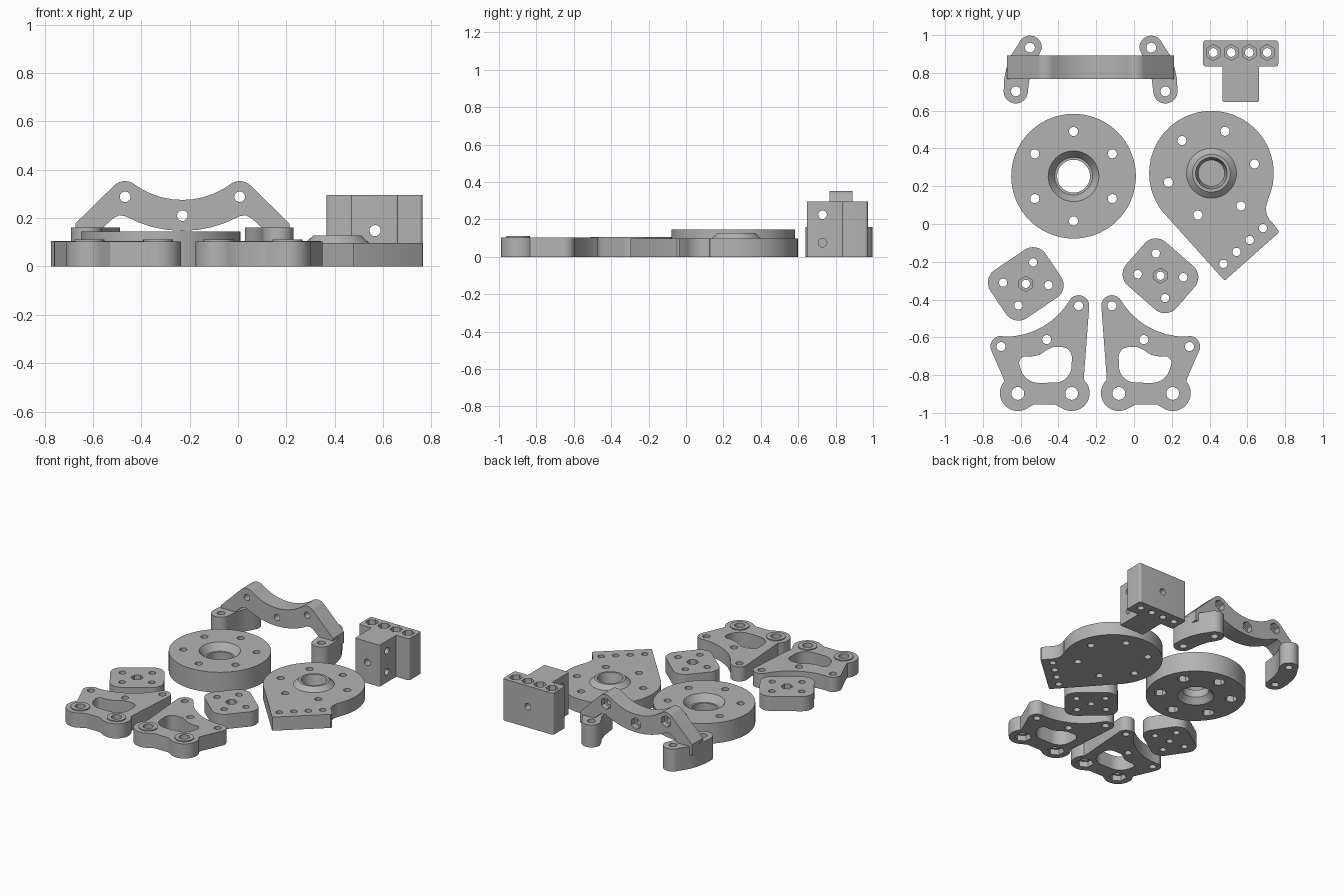
import bpy, bmesh
from math import cos, sin, radians, pi
from mathutils import Vector, Matrix

if "Cube" in bpy.data.objects:
    bpy.data.objects.remove(bpy.data.objects["Cube"])

GREY = (0.45, 0.45, 0.45, 1)
mat = bpy.data.materials.new("plain grey")
mat.use_nodes = True
mat.diffuse_color = GREY
mat.node_tree.nodes["Principled BSDF"].inputs["Base Color"].default_value = GREY
X, Y, Z = Vector((1, 0, 0)), Vector((0, 1, 0)), Vector((0, 0, 1))


def arc(cx, cy, r, a0, a1):
    n = max(3, int(abs(a1 - a0) / 7))
    angles = [radians(a0 + (a1 - a0) * i / n) for i in range(n + 1)]
    return [(cx + r * cos(a), cy + r * sin(a)) for a in angles]


def polar(cx, cy, r, n, start):
    return [(cx + r * cos(radians(start) + 2 * pi * i / n),
             cy + r * sin(radians(start) + 2 * pi * i / n)) for i in range(n)]


def mirrored(pts, axis):
    return [(2 * axis - x, y) for x, y in pts]


def rounded_box(cx, cy, hx, hy, r, turn=0):
    pts = []
    for i, (sx, sy) in enumerate(((1, 1), (-1, 1), (-1, -1), (1, -1))):
        pts += arc(sx * (hx - r), sy * (hy - r), r, 90 * i, 90 * i + 90)
    c, s = cos(radians(turn)), sin(radians(turn))
    return [(cx + x * c - y * s, cy + x * s + y * c) for x, y in pts]


def finish_mesh(name, bm):
    bmesh.ops.recalc_face_normals(bm, faces=bm.faces)
    me = bpy.data.meshes.new(name)
    bm.to_mesh(me)
    bm.free()
    me.materials.append(mat)
    ob = bpy.data.objects.new(name, me)
    bpy.context.collection.objects.link(ob)
    return ob


def prism(name, pts, lo, hi, upright=False):
    """Extrude an outline along z, or along y when upright."""
    bm = bmesh.new()
    vs = [bm.verts.new((a, lo, b) if upright else (a, b, lo)) for a, b in pts]
    face = bm.faces.new(vs)
    new = bmesh.ops.extrude_face_region(bm, geom=[face])["geom"]
    bmesh.ops.translate(bm, vec=(Y if upright else Z) * (hi - lo),
                        verts=[v for v in new if isinstance(v, bmesh.types.BMVert)])
    return finish_mesh(name, bm)


def rod(start, axis, length, r1, r2=None, sides=32):
    """Cylinder, cone or hexagon running from start along axis."""
    bm = bmesh.new()
    turn = axis.to_track_quat('Z', 'Y').to_matrix().to_4x4()
    m = Matrix.Translation(Vector(start) + axis * length / 2) @ turn
    bmesh.ops.create_cone(bm, cap_ends=True, segments=sides, radius1=r1,
                          radius2=r1 if r2 is None else r2, depth=length, matrix=m)
    return finish_mesh("rod", bm)


def combine(ob, other, operation='DIFFERENCE'):
    mod = ob.modifiers.new("combine", 'BOOLEAN')
    mod.operation, mod.solver, mod.object = operation, 'EXACT', other
    bpy.context.view_layer.objects.active = ob
    bpy.ops.object.modifier_apply(modifier=mod.name)
    bpy.data.objects.remove(other)


def drill(ob, spots, r=0.024):
    for x, y in spots:
        combine(ob, rod((x, y, -0.1), Z, 0.6, r, sides=24))


def nut_traps(ob, spots, z, length, r=0.042):
    for x, y in spots:
        combine(ob, rod((x, y, z), Z, length, r, sides=6))


def smooth(ob):
    bpy.ops.object.select_all(action='DESELECT')
    ob.select_set(True)
    bpy.context.view_layer.objects.active = ob
    bpy.ops.object.shade_smooth_by_angle(angle=radians(30))


# Thick ring with a conical seat and six bolt holes
cx, cy = -0.32, 0.253
ring = prism("bearing_ring", polar(cx, cy, 0.33, 72, 0), 0, 0.145)
combine(ring, rod((cx, cy, -0.1), Z, 0.4, 0.087, sides=48))
combine(ring, rod((cx, cy, 0.095), Z, 0.06, 0.1, 0.141, sides=48))
combine(ring, rod((cx, cy, -0.01), Z, 0.05, 0.128, 0.087, sides=48))
bolts = polar(cx, cy, 0.237, 6, 90)
drill(ring, bolts)
nut_traps(ring, bolts, -0.02, 0.07)
smooth(ring)

# Round plate with a tail and a hollow conical boss
cx, cy = 0.41, 0.269
tail = [(0.47, -0.29), (0.478, -0.297), (0.487, -0.294), (0.764, -0.048), (0.766, -0.035)]
plate = prism("pivot_plate", tail + arc(0.794, 0.079, 0.095, 230, 150)
              + arc(cx, cy, 0.33, -25, 216), 0, 0.097)
combine(plate, rod((cx, cy, 0.05), Z, 0.047, 0.135, sides=48), 'UNION')
combine(plate, rod((cx, cy, 0.09), Z, 0.037, 0.14, 0.1, sides=48), 'UNION')
combine(plate, rod((cx, cy, 0.05), Z, 0.09, 0.07, 0.086, sides=48))
drill(plate, polar(cx, cy, 0.233, 6, 72))
drill(plate, [(0.473 + 0.07 * i, -0.211 + 0.063 * i) for i in range(4)], 0.022)
smooth(plate)

# Two small rounded clamp plates
for side, cx, cy, turn in (("left", 0.14, -0.274, -41), ("right", -0.573, -0.317, 34)):
    clamp = prism(side + "_clamp_plate", rounded_box(cx, cy, 0.176, 0.153, 0.08, turn), 0, 0.105)
    c, s = cos(radians(turn)), sin(radians(turn))
    drill(clamp, [(cx, cy)] + [(cx + a * c - b * s, cy + a * s + b * c)
                               for a in (-0.096, 0.096) for b in (-0.073, 0.073)], 0.022)
    nut_traps(clamp, [(cx, cy)], 0.055, 0.1, 0.04)
    smooth(clamp)

# Mirrored pair of three-armed brackets with a D-shaped opening
outline = (arc(-0.683, -0.197, 0.4, -90, -31) + arc(-0.293, -0.433, 0.056, 149, 0)
           + [(-0.262, -0.77), (-0.265, -0.805)] + arc(-0.33, -0.895, 0.095, 45, -115)
           + [(-0.42, -0.955), (-0.53, -0.955)] + arc(-0.615, -0.895, 0.095, -65, -220)
           + [(-0.69, -0.82)] + arc(-0.704, -0.649, 0.056, 195, 90))
opening = (arc(-0.42, -0.75, 0.09, -90, 0) + arc(-0.382, -0.705, 0.053, 0, 95)
           + [(-0.43, -0.652), (-0.46, -0.666), (-0.5, -0.693), (-0.55, -0.703)]
           + arc(-0.573, -0.736, 0.035, 90, 185) + arc(-0.504, -0.741, 0.1, 190, 270))
small = [(-0.293, -0.433), (-0.704, -0.649), (-0.462, -0.612)]
large = [(-0.33, -0.897), (-0.615, -0.897)]
for side in ("right", "left"):
    if side == "left":
        outline, opening, small, large = [mirrored(p, -0.205) for p in (outline, opening, small, large)]
    bracket = prism(side + "_bracket", outline, 0, 0.104)
    combine(bracket, prism("opening", opening, -0.1, 0.3))
    for x, y in large:
        combine(bracket, rod((x, y, 0.06), Z, 0.051, 0.062), 'UNION')
    drill(bracket, small)
    drill(bracket, large, 0.034)
    nut_traps(bracket, large, -0.02, 0.06, 0.056)
    smooth(bracket)

# Arched bridge standing on two curved feet
mid = -0.23
half = [(-0.49, 0.212), (-0.515, 0.2), (-0.57, 0.15), (-0.6, 0.1), (-0.672, 0.1),
        (-0.672, 0.178)] + arc(-0.467, 0.288, 0.065, 135, 55)
profile = (half + arc(mid, 0.612, 0.337, 233, 307) + mirrored(half, mid)[::-1]
           + arc(mid, 0.637, 0.49, 298.7, 241.3))
bridge = prism("arched_bridge", profile, 0.767, 0.891, upright=True)
foot = (arc(-0.551, 0.934, 0.063, 160, -5) + [(-0.505, 0.89), (-0.53, 0.85), (-0.552, 0.78)]
        + arc(-0.626, 0.702, 0.064, 0, -180) + [(-0.688, 0.765), (-0.672, 0.84), (-0.65, 0.895)])
pins = [(-0.551, 0.934), (-0.626, 0.702)]
for pts in (foot, mirrored(foot, mid)):
    combine(bridge, prism("foot", pts, 0, 0.16), 'UNION')
drill(bridge, pins + mirrored(pins, mid), 0.026)
for x, z in ((-0.467, 0.288), (mid, 0.21), (0.007, 0.288)):
    combine(bridge, rod((x, 0.6, z), Y, 0.5, 0.022, sides=24))
    combine(bridge, rod((x, 0.851, z), Y, 0.1, 0.041, sides=6))
smooth(bridge)

# T-shaped mounting block with nut traps on top
block = prism("mounting_block", rounded_box(0.565, 0.903, 0.199, 0.069, 0.015), 0, 0.296)
combine(block, prism("stem", rounded_box(0.565, 0.76, 0.097, 0.113, 0.008), 0, 0.296), 'UNION')
nuts = [(0.42 + 0.095 * i, 0.908) for i in range(4)]
drill(block, nuts, 0.023)
nut_traps(block, nuts, 0.256, 0.1)
combine(block, rod((0.567, 0.5, 0.148), Y, 0.7, 0.023, sides=24))
for z in (0.075, 0.225):
    combine(block, rod((0.3, 0.73, z), X, 0.6, 0.023, sides=24))
smooth(block)
